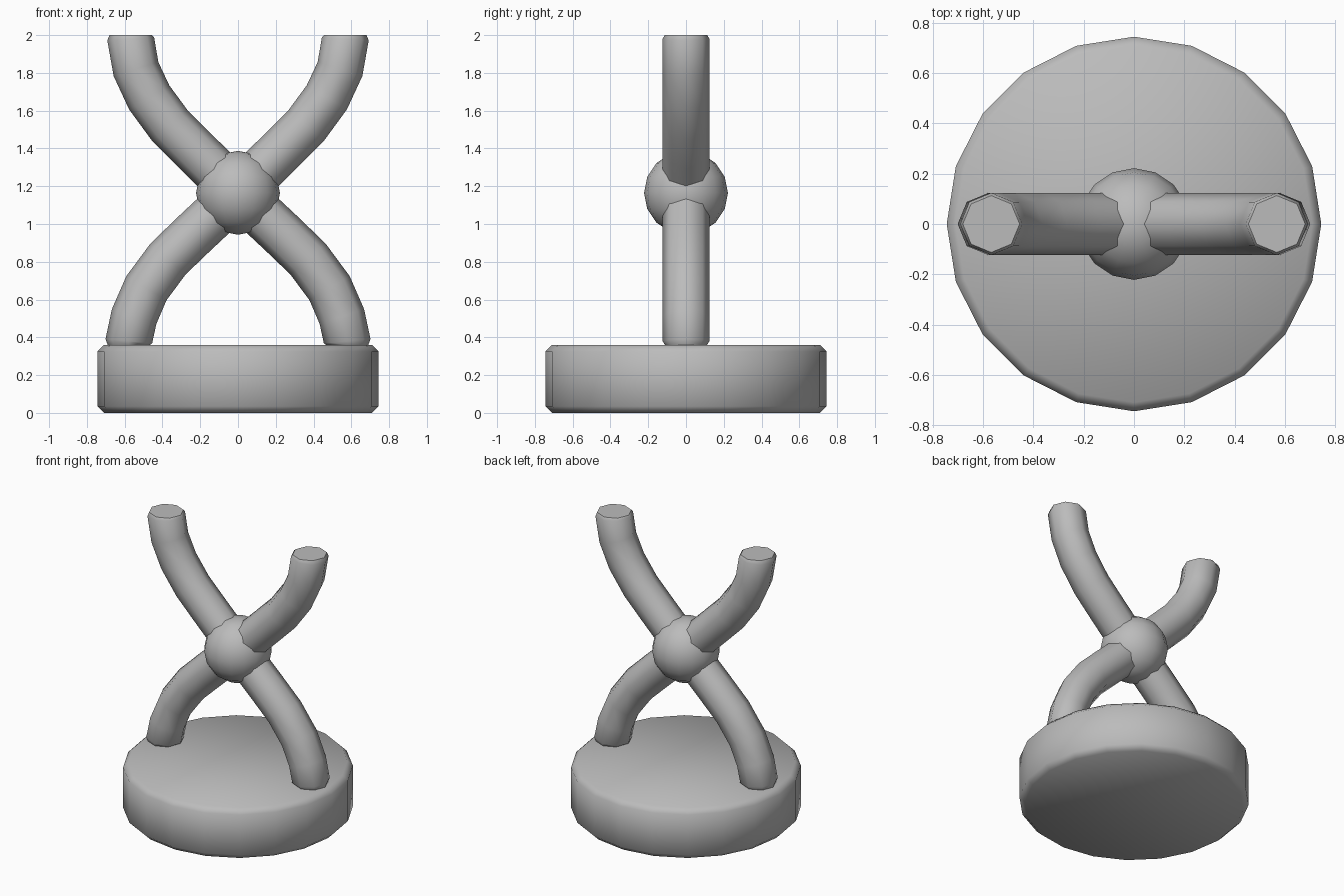
import bpy
import bmesh
import math
from mathutils import Vector

cube = bpy.data.objects.get("Cube")
if cube:
    bpy.data.objects.remove(cube, do_unlink=True)

# One plain grey for the whole model
grey = bpy.data.materials.new("plain grey")
grey.use_nodes = True
colour = (0.5, 0.5, 0.5, 1)
grey.diffuse_color = colour
grey.node_tree.nodes["Principled BSDF"].inputs["Base Color"].default_value = colour


def finish(obj, name, angle):
    obj.name = name
    obj.data.materials.append(grey)
    bpy.ops.object.select_all(action='DESELECT')
    obj.select_set(True)
    bpy.context.view_layer.objects.active = obj
    bpy.ops.object.shade_smooth_by_angle(angle=math.radians(angle))


# Round base with chamfered rims
bpy.ops.mesh.primitive_cylinder_add(vertices=20, radius=0.745, depth=0.36,
                                    location=(0, 0, 0.18))
base = bpy.context.object
bevel = base.modifiers.new("chamfer", 'BEVEL')
bevel.width = 0.035
bevel.segments = 1
bevel.limit_method = 'ANGLE'
bevel.angle_limit = math.radians(40)
bpy.ops.object.modifier_apply(modifier=bevel.name)
finish(base, "round_base", 50)

# Ball at the crossing
bpy.ops.mesh.primitive_uv_sphere_add(segments=16, ring_count=8, radius=0.222,
                                     location=(0, 0, 1.165))
finish(bpy.context.object, "centre_ball", 50)

# Curved tubes: (x, z, radius) from the tip down to the foot
PATH = [(-0.568, 2.0, 0.113), (-0.568, 1.98, 0.124), (-0.54, 1.82, 0.124),
        (-0.47, 1.67, 0.124), (-0.36, 1.52, 0.124), (-0.22, 1.38, 0.124),
        (0, 1.165, 0.124), (0.23, 0.95, 0.124), (0.37, 0.815, 0.124),
        (0.485, 0.66, 0.124), (0.55, 0.51, 0.124), (0.578, 0.38, 0.124),
        (0.578, 0.36, 0.112)]


def tube(name, side, sides=8):
    pts = [Vector((side * x, 0, z)) for x, z, r in PATH]
    last = len(pts) - 1
    bm = bmesh.new()
    rings = []
    for i, p in enumerate(pts):
        along = (pts[min(i + 1, last)] - pts[max(i - 1, 0)]).normalized()
        if i in (1, last - 1):
            along = Vector((0, 0, -1)).lerp(along, 0.5).normalized()
        across = along.cross(Vector((0, 1, 0)))
        ring = []
        for k in range(sides):
            a = math.tau * k / sides
            offset = across * math.cos(a) + Vector((0, math.sin(a), 0))
            ring.append(bm.verts.new(p + offset * PATH[i][2]))
        rings.append(ring)
    for a, b in zip(rings, rings[1:]):
        for k in range(sides):
            j = (k + 1) % sides
            bm.faces.new((a[k], a[j], b[j], b[k]))
    bm.faces.new(rings[0])
    bm.faces.new(rings[-1])
    bmesh.ops.recalc_face_normals(bm, faces=bm.faces)
    mesh = bpy.data.meshes.new(name)
    bm.to_mesh(mesh)
    bm.free()
    obj = bpy.data.objects.new(name, mesh)
    bpy.context.collection.objects.link(obj)
    finish(obj, name, 50)


tube("curved_tube_right_to_left", 1)
tube("curved_tube_left_to_right", -1)
